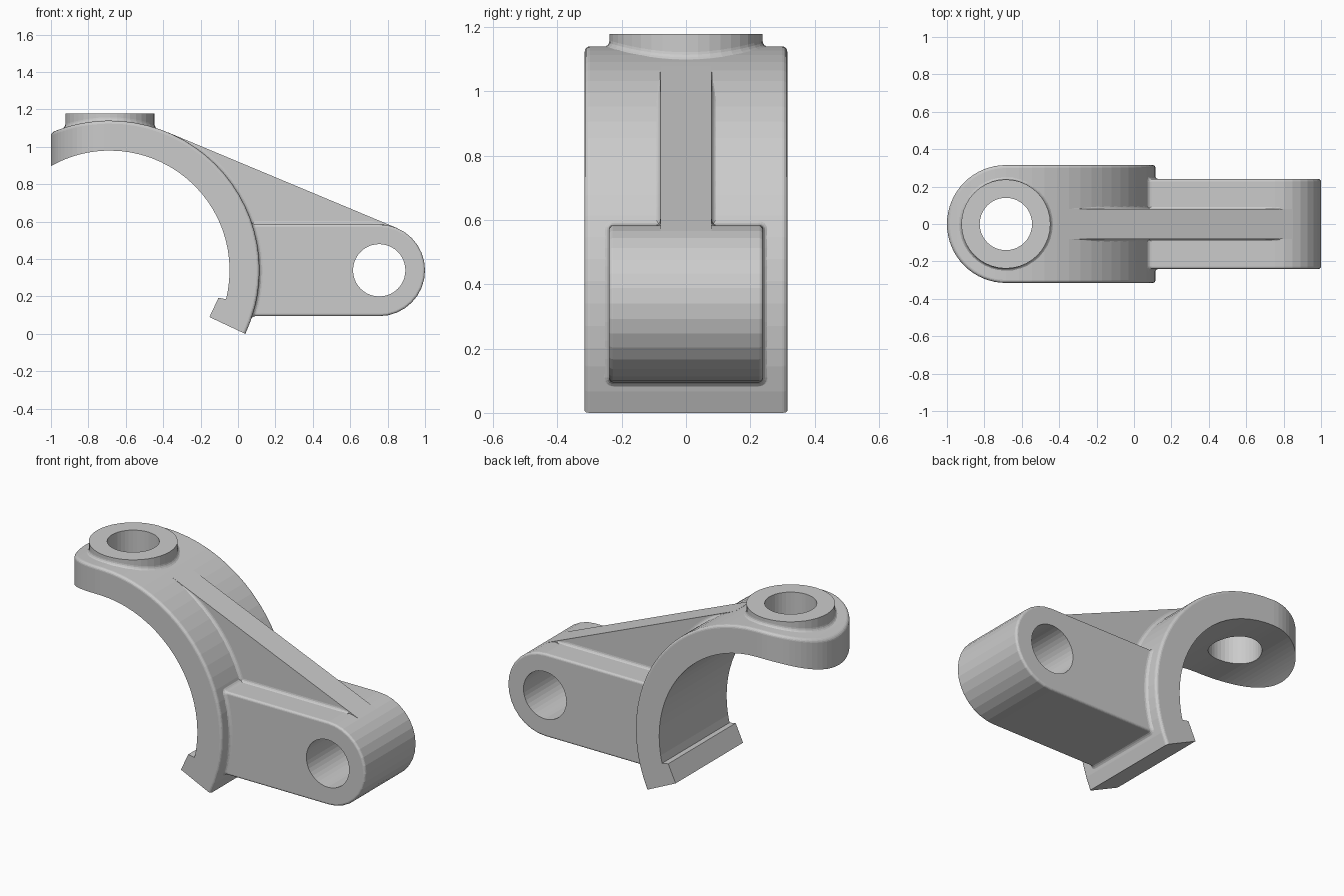
import bpy, bmesh
from math import sin, cos, acos, sqrt, pi, radians

if "Cube" in bpy.data.objects:
    bpy.data.objects.remove(bpy.data.objects["Cube"])

CX, CZ = -0.685, 0.34          # clamp centre
RO, RI, W = 0.80, 0.64, 0.315  # clamp outer / inner radius, half width
LX, LR, LW = 0.755, 0.245, 0.24  # lug centre x, radius, half width
HOLE, RIB, F = 0.14, 0.08, 0.02
QUARTER = [radians(a) for a in (0, 22.5, 45, 67.5, 90)]
FILLET = [(F * (1 - sin(a)), F * (1 - cos(a)) - 0.002) for a in QUARTER]


def loft(name, rings, cap_end=True):
    """Closed solid through rings of equal point count."""
    bm = bmesh.new()
    vs = [[bm.verts.new(p) for p in r] for r in rings]
    n = len(rings[0])
    for a, b in zip(vs, vs[1:]):
        for i in range(n):
            j = (i + 1) % n
            bm.faces.new((a[i], a[j], b[j], b[i]))
    bm.faces.new(vs[0])
    if cap_end:
        bm.faces.new(vs[-1])
    bmesh.ops.remove_doubles(bm, verts=bm.verts[:], dist=1e-5)
    bmesh.ops.recalc_face_normals(bm, faces=bm.faces[:])
    me = bpy.data.meshes.new(name)
    bm.to_mesh(me)
    bm.free()
    ob = bpy.data.objects.new(name, me)
    bpy.context.collection.objects.link(ob)
    return ob


def combine(body, part, op):
    bpy.context.view_layer.objects.active = body
    m = body.modifiers.new(part.name, 'BOOLEAN')
    m.operation, m.solver, m.object = op, 'EXACT', part
    bpy.ops.object.modifier_apply(modifier=m.name)
    bpy.data.objects.remove(part)


def mirrored(pts):
    return pts + [(x, -y, z) for x, y, z in reversed(pts)]


def arch(x, r):
    return CZ + sqrt(r * r - (x - CX) ** 2)


def circle(r, n=40):
    return [(r * cos(2 * pi * i / n), r * sin(2 * pi * i / n)) for i in range(n)]


# Curved clamp: lip, arc, then a tongue that is round in plan
E = 0.016
rim = [(E * (1 - cos(a)), E * (1 - sin(a))) for a in QUARTER]
stations = [(t, 0.588 / cos(radians(t + 25.15))) for t in (-25.15, -20, -14.2)]
stations += [(-14, RI)] + [(t, RI) for t in range(-10, 91, 5)]
rings = []
for deg, ri in stations:
    t = radians(deg)
    sec = [(W, ri)] + [(W - d, RO - h) for d, h in rim]
    rings.append(mirrored([(CX + r * cos(t), y, CZ + r * sin(t)) for y, r in sec]))
for k in range(1, 17):
    t = k / 16 * pi / 2
    sec = [(CX - W * sin(t), W * cos(t), arch(CX - W * sin(t), RI))]
    for d, h in rim:
        x = CX - (W - d) * sin(t)
        sec.append((x, (W - d) * cos(t), arch(x, RO) - h))
    rings.append(mirrored(sec))
body = loft("clamp_bracket", rings, cap_end=False)  # tip zips shut

# Round boss with a fillet that follows the arc
rings = [[(CX + x, y, 1.02) for x, y in circle(0.238 + F)]]
for d, h in FILLET:
    rings.append([(CX + x, y, arch(CX + x, RO) + h) for x, y in circle(0.238 + d)])
rings.append([(CX + x, y, 1.178) for x, y in circle(0.238)])
parts = [loft("boss", rings)]


# Pivot lug with rounded rims
def lug_ring(y, d):
    r = LR - d
    pts = [(LX + r * cos(a), y, CZ + r * sin(a))
           for a in [-pi / 2 + pi * i / 16 for i in range(17)]]
    return pts + [(0.02, y, CZ + r), (0.02, y, CZ - r)]


L = 0.013
edge = [(LW - L * (1 - cos(a)), L * (1 - sin(a))) for a in QUARTER]
parts.append(loft("lug", [lug_ring(-y, d) for y, d in edge]
                  + [lug_ring(y, d) for y, d in reversed(edge)]))


# Fillet collar where the lug meets the clamp
def collar_ring(d, x=None, h=0):
    c, q = 0.015, 0.015 + d
    yc, zc = LW - c, LR - c
    half = [(yc + q * cos(a), -zc - q * sin(a)) for a in reversed(QUARTER)]
    half += [(yc + q, -zc + 2 * zc * i / 8) for i in range(1, 8)]
    half += [(yc + q * cos(a), zc + q * sin(a)) for a in QUARTER]
    pts = mirrored([(0, y, z) for y, z in half])
    return [(x if x is not None else CX + sqrt(RO * RO - z * z) + h, y, CZ + z)
            for _, y, z in pts]


parts.append(loft("lug_collar", [collar_ring(F, 0.03)]
                  + [collar_ring(d, None, h) for d, h in FILLET]
                  + [collar_ring(-0.01, 0.16)]))

# Web rib tangent to the clamp and the lug
A = acos((RO - LR) / (LX - CX))
prof = [(CX + RO * cos(A), CZ + RO * sin(A))]
prof += [(CX + 0.74 * cos(radians(t)), CZ + 0.74 * sin(radians(t)))
         for t in (64, 50, 37, 24, 10)]
prof += [(0.70, 0.50), (LX + LR * cos(A), CZ + LR * sin(A))]
parts.append(loft("rib", [[(x, y, z) for x, z in prof] for y in (-RIB, RIB)]))


# Small fillets along the rib root
def root(avail):
    s = max(0.04, min(1, 0.9 * avail / F))
    return ([(RIB + F * s, -0.03)] + [(RIB + d * s, h * s) for d, h in FILLET]
            + [(RIB - 0.01, F * s)])


rings = []
for deg in range(16, 65, 3):
    t = radians(deg)
    rings.append(mirrored([(CX + (RO + h) * cos(t), y, CZ + (RO + h) * sin(t))
                           for y, h in root(RO / cos(A - t) - RO)]))
parts.append(loft("rib_root_clamp", rings))
rings = []
for i in range(13):
    x = 0.05 + 0.73 * i / 12
    top = CZ + (RO - cos(A) * (x - CX)) / sin(A)
    rings.append(mirrored([(x, y, CZ + LR + h) for y, h in root(top - CZ - LR)]))
parts.append(loft("rib_root_lug", rings))

for p in parts:
    combine(body, p, 'UNION')

# Bores through the boss and the lug
combine(body, loft("boss_bore", [[(CX + x, y, z) for x, y in circle(HOLE)]
                                 for z in (0.7, 1.4)]), 'DIFFERENCE')
combine(body, loft("lug_bore", [[(LX + x, y, CZ + z) for x, z in circle(HOLE)]
                                for y in (-0.5, 0.5)]), 'DIFFERENCE')
